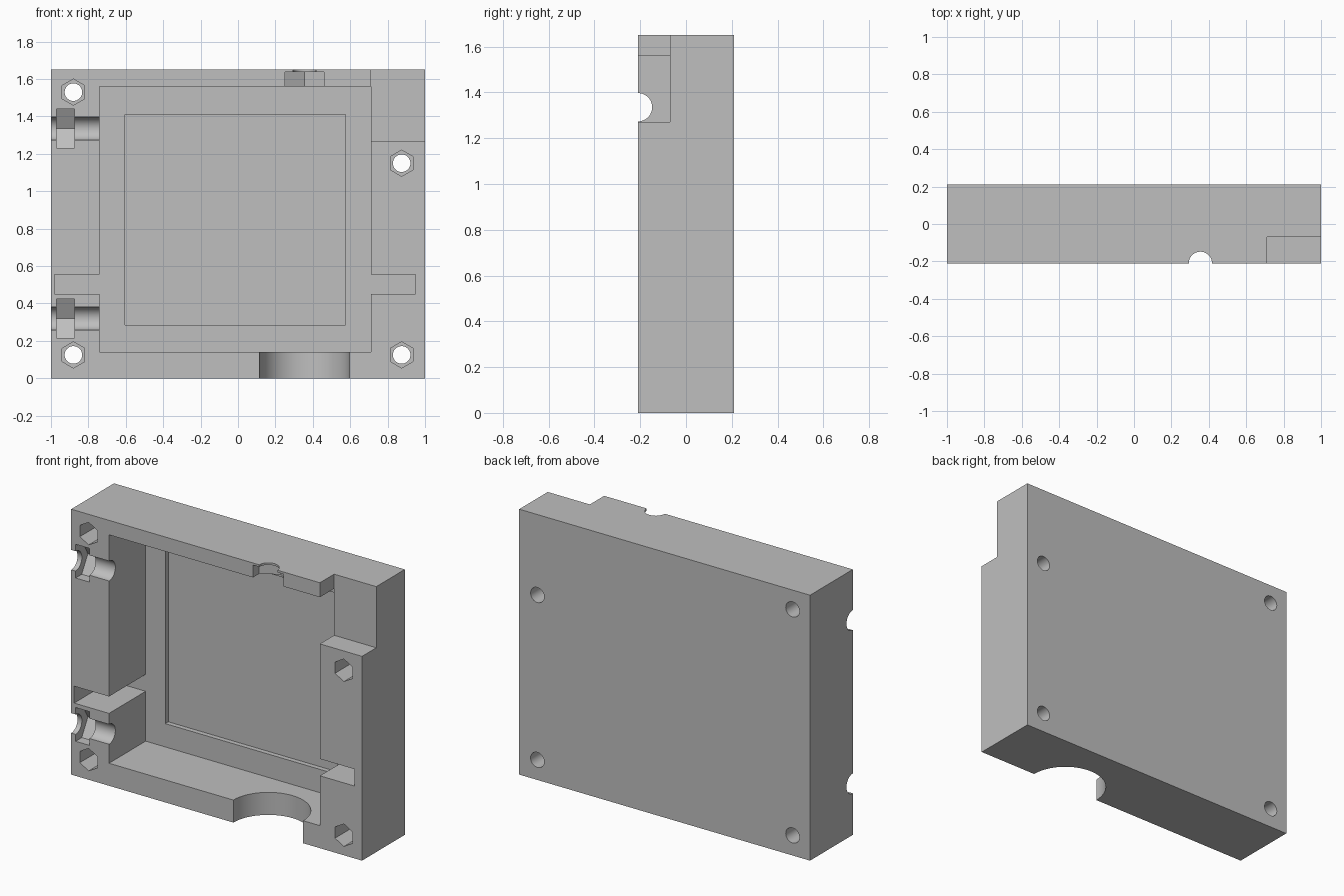
import bpy
import bmesh
from math import cos, sin, pi

cube = bpy.data.objects.get("Cube")
if cube:
    bpy.data.objects.remove(cube, do_unlink=True)

FRONT, BACK = -0.21, 0.21
OPEN = FRONT - 0.1          # cutters start clear of the front face

grey = bpy.data.materials.new("light grey")
grey.use_nodes = True
colour = (0.52, 0.52, 0.52, 1)
grey.diffuse_color = colour
grey.node_tree.nodes["Principled BSDF"].inputs["Base Color"].default_value = colour


def prism(name, points, axis, lo, hi):
    """Extrude a flat outline along an axis from lo to hi."""
    place = {"x": lambda a, b, t: (t, a, b),
             "y": lambda a, b, t: (a, t, b),
             "z": lambda a, b, t: (a, b, t)}[axis]
    bm = bmesh.new()
    ends = [[bm.verts.new(place(a, b, t)) for a, b in points] for t in (lo, hi)]
    for ring in ends:
        bm.faces.new(ring)
    for i in range(len(points)):
        j = (i + 1) % len(points)
        bm.faces.new((ends[0][i], ends[0][j], ends[1][j], ends[1][i]))
    bmesh.ops.recalc_face_normals(bm, faces=bm.faces[:])
    mesh = bpy.data.meshes.new(name)
    bm.to_mesh(mesh)
    bm.free()
    mesh.materials.append(grey)
    obj = bpy.data.objects.new(name, mesh)
    bpy.context.collection.objects.link(obj)
    return obj


def rect(a0, a1, b0, b1):
    return [(a0, b0), (a1, b0), (a1, b1), (a0, b1)]


def ngon(a, b, radius, sides, turn=0.0):
    return [(a + radius * cos(turn + 2 * pi * i / sides),
             b + radius * sin(turn + 2 * pi * i / sides)) for i in range(sides)]


body = prism("case_body", rect(-1, 1, 0, 1.65), "y", FRONT, BACK)
cutters = []


def cut(name, points, axis, lo, hi):
    cutters.append(prism(name + "_cutter", points, axis, lo, hi))


# Main cavity with a side slot on each side
L, R, LOW, HIGH = -0.74, 0.71, 0.14, 1.56
S0, S1 = 0.45, 0.555
cavity = [(L, LOW), (R, LOW), (R, S0), (0.95, S0), (0.95, S1), (R, S1),
          (R, HIGH), (L, HIGH), (L, S1), (-0.98, S1), (-0.98, S0), (L, S0)]
cut("cavity", cavity, "y", OPEN, 0.15)

# Shallow window recess in the cavity floor
cut("floor_recess", rect(-0.605, 0.575, 0.285, 1.41), "y", 0, 0.18)

# Stepped upper corner, open to the cavity
cut("corner_step", [(R, 1.75), (R, 1.5), (0.6, 1.5), (0.6, 1.27),
                    (1.1, 1.27), (1.1, 1.75)], "y", OPEN, -0.07)

# Screw holes with hexagonal nut pockets
for x, z in ((-0.88, 1.53), (0.875, 1.15), (-0.88, 0.125), (0.875, 0.125)):
    cut("screw_hole", ngon(x, z, 0.047, 32), "y", OPEN, BACK + 0.1)
    cut("nut_pocket", ngon(x, z, 0.07, 6, pi / 2), "y", OPEN, 0.0)

# Side cable channels with hexagonal nut seats
for z in (1.335, 0.32):
    cut("side_channel", ngon(FRONT, z, 0.062, 48), "x", -1.1, L + 0.05)
    cut("side_nut_seat", ngon(FRONT, z, 0.121, 6), "x", -0.97, -0.875)

# Top channel and its nut seat
X = 0.355
cut("top_channel", ngon(X, FRONT, 0.062, 48), "z", 1.5, 1.75)
cut("top_nut_seat", ngon(X, FRONT, 0.121, 6, pi / 2), "z", 1.5, 1.637)

# Large round opening through the bottom wall
cut("bottom_opening", ngon(X, FRONT, 0.24, 96), "z", -0.1, LOW + 0.05)

# Carve the body and discard the cutters
for cutter in cutters:
    mod = body.modifiers.new(cutter.name, "BOOLEAN")
    mod.operation = "DIFFERENCE"
    mod.solver = "EXACT"
    mod.object = cutter
depsgraph = bpy.context.evaluated_depsgraph_get()
carved = bpy.data.meshes.new_from_object(body.evaluated_get(depsgraph))
body.modifiers.clear()
body.data = carved
carved.name = "case_body"
for cutter in cutters:
    bpy.data.objects.remove(cutter, do_unlink=True)

bpy.ops.object.select_all(action="DESELECT")
body.select_set(True)
bpy.context.view_layer.objects.active = body
bpy.ops.object.shade_smooth_by_angle()
